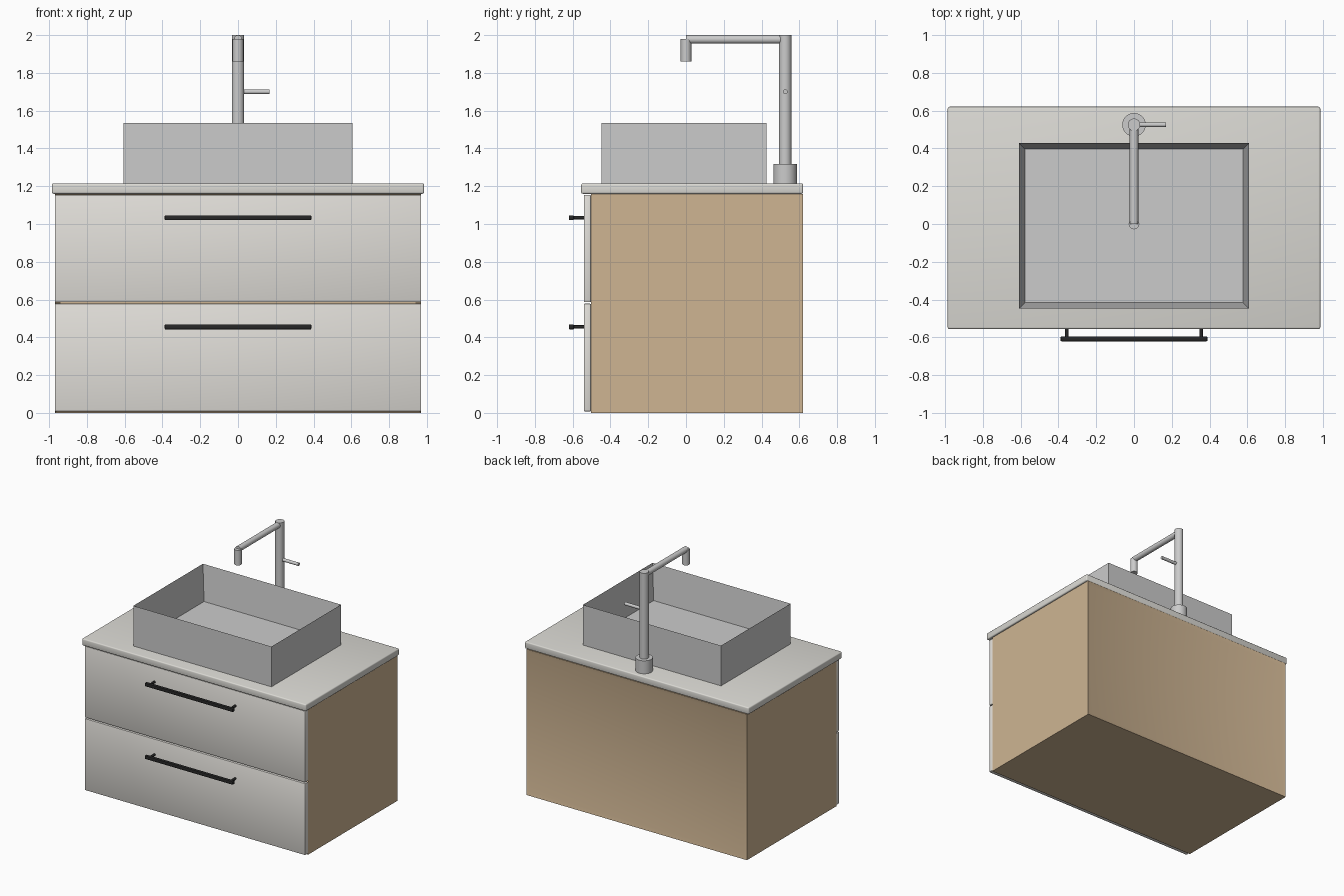
import bpy, bmesh
from math import radians
from mathutils import Vector, Matrix

if "Cube" in bpy.data.objects:
    bpy.data.objects.remove(bpy.data.objects["Cube"])


def material(name, rgb):
    m = bpy.data.materials.new(name)
    m.diffuse_color = (*rgb, 1)
    m.use_nodes = True
    m.node_tree.nodes["Principled BSDF"].inputs["Base Color"].default_value = m.diffuse_color
    return m


WOOD = material("wood", (0.62, 0.46, 0.29))
STONE = material("stone", (0.71, 0.70, 0.66))
FRONT = material("drawer_front", (0.76, 0.74, 0.70))
BLACK = material("black_metal", (0.02, 0.02, 0.02))


def finish(bm, name, mat):
    me = bpy.data.meshes.new(name)
    bmesh.ops.recalc_face_normals(bm, faces=bm.faces[:])
    bm.to_mesh(me)
    bm.free()
    ob = bpy.data.objects.new(name, me)
    bpy.context.collection.objects.link(ob)
    if mat:
        me.materials.append(mat)
    bpy.ops.object.select_all(action='DESELECT')
    ob.select_set(True)
    bpy.context.view_layer.objects.active = ob
    bpy.ops.object.shade_smooth_by_angle(angle=radians(30))
    return ob


def box(name, lo, hi, mat=None, bevel=0.0, segments=2, recesses=()):
    """Box between two corners; recesses = (direction, wall thickness, depth)."""
    lo, hi = Vector(lo), Vector(hi)
    bm = bmesh.new()
    bmesh.ops.create_cube(bm, size=1)
    bmesh.ops.scale(bm, vec=hi - lo, verts=bm.verts[:])
    bmesh.ops.translate(bm, vec=(lo + hi) / 2, verts=bm.verts[:])
    bm.normal_update()
    for direction, wall, depth in recesses:
        d = Vector(direction)
        face = max(bm.faces, key=lambda f: f.normal.dot(d) * 10 + f.calc_center_median().dot(d))
        bmesh.ops.inset_individual(bm, faces=[face], thickness=wall, use_even_offset=True)
        bmesh.ops.translate(bm, vec=-d * depth, verts=face.verts[:])
        bm.normal_update()
    if bevel:
        bmesh.ops.bevel(bm, geom=bm.edges[:], offset=bevel, segments=segments,
                        profile=0.5, affect='EDGES')
    return finish(bm, name, mat)


def rod(name, a, b, r, mat=None, sides=32):
    """Cylinder from point a to point b."""
    a, b = Vector(a), Vector(b)
    turn = (b - a).to_track_quat('Z', 'Y').to_matrix().to_4x4()
    bm = bmesh.new()
    bmesh.ops.create_cone(bm, cap_ends=True, segments=sides, radius1=r, radius2=r,
                          depth=(b - a).length,
                          matrix=Matrix.Translation((a + b) / 2) @ turn)
    return finish(bm, name, mat)


# cabinet: open front, shallow recessed back panel
box("cabinet", (-0.97, -0.503, 0), (0.97, 0.62, 1.16), WOOD,
    recesses=[((0, 1, 0), 0.03, 0.01), ((0, -1, 0), 0.03, 1.08)])

# countertop
box("countertop", (-0.985, -0.555, 1.16), (0.985, 0.62, 1.215), STONE, bevel=0.009, segments=3)

# two drawers, each with a bar handle on two posts
for level, z0, z1, zh in (("lower", 0.008, 0.578, 0.455), ("upper", 0.586, 1.154, 1.033)):
    box(level + "_drawer_front", (-0.97, -0.541, z0), (0.97, -0.503, z1), FRONT, bevel=0.005)
    box(level + "_handle_bar", (-0.388, -0.62, zh - 0.013), (0.388, -0.594, zh + 0.013),
        BLACK, bevel=0.004)
    for side, x in (("left", -0.355), ("right", 0.355)):
        rod(f"{level}_handle_post_{side}", (x, -0.6, zh), (x, -0.538, zh), 0.009, BLACK, 16)

# vessel basin
box("basin", (-0.607, -0.447, 1.215), (0.607, 0.427, 1.535),
    recesses=[((0, 0, 1), 0.031, 0.28)])

# tap
rod("tap_base", (0, 0.525, 1.213), (0, 0.525, 1.318), 0.062)
rod("tap_column", (0, 0.525, 1.3), (0, 0.525, 2.0), 0.033)
rod("tap_arm", (0, 0.525, 1.977), (0, 0, 1.977), 0.0225)
rod("tap_spout", (0, 0, 1.86), (0, 0, 1.98), 0.028)
rod("tap_lever", (0.02, 0.525, 1.7), (0.168, 0.525, 1.7), 0.0125, sides=16)
